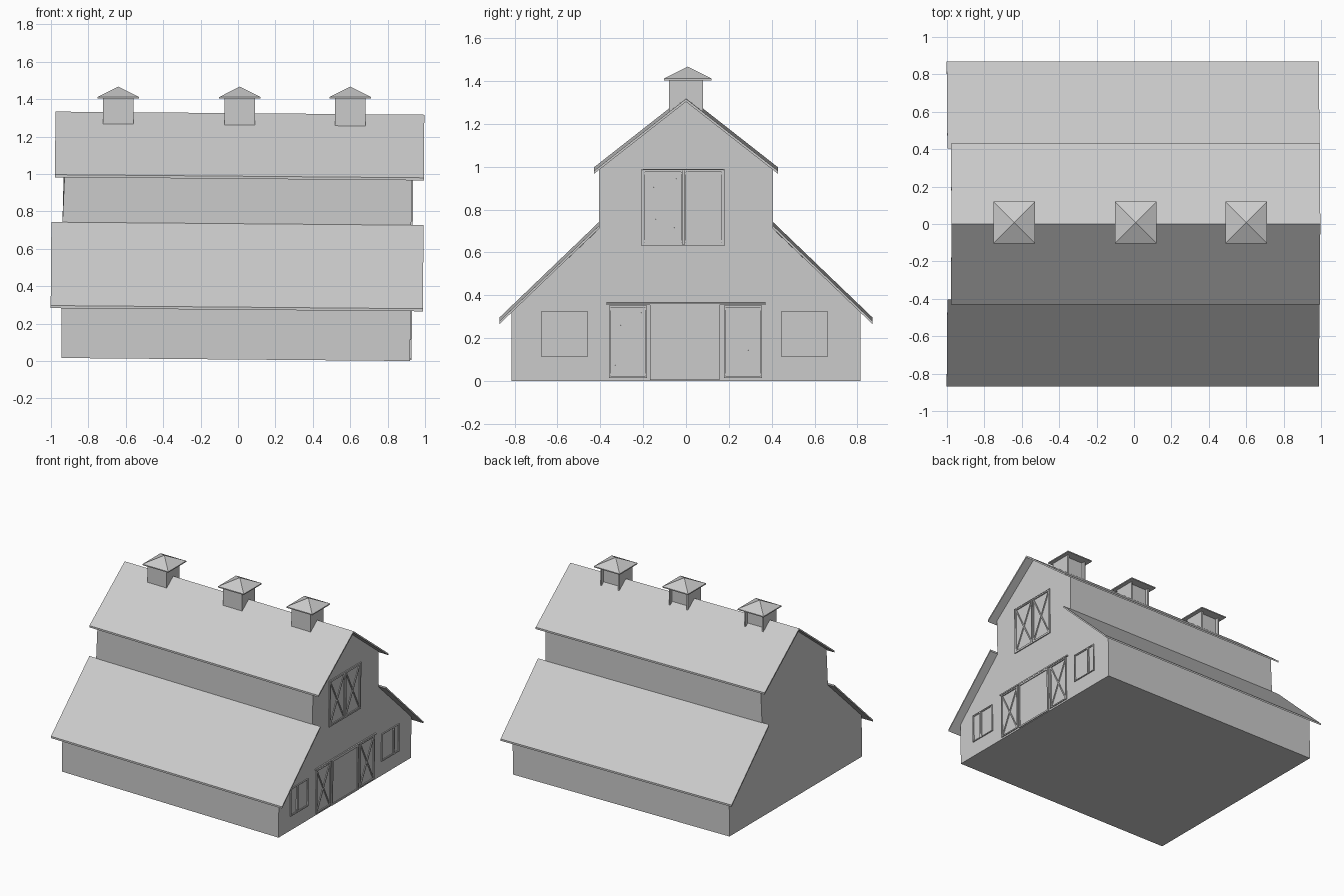
import bpy, bmesh
from mathutils import Matrix, Vector

cube = bpy.data.objects.get("Cube")
if cube:
    bpy.data.objects.remove(cube, do_unlink=True)

grey = bpy.data.materials.new("plain_grey")
grey.use_nodes = True
grey.diffuse_color = (0.6, 0.6, 0.6, 1)
grey.node_tree.nodes["Principled BSDF"].inputs["Base Color"].default_value = (0.6, 0.6, 0.6, 1)

# The barn leans very slightly along its length
LEAN = Matrix.Translation((0, 0, 0.008)) @ Matrix.Rotation(0.0085, 4, 'Y')
WALL = 0.92          # x of the door gable
TRIM = 0.008         # how far the joinery stands out


def finish(name, bm, lean=True):
    bmesh.ops.recalc_face_normals(bm, faces=bm.faces)
    if lean:
        bm.transform(LEAN)
    mesh = bpy.data.meshes.new(name)
    bm.to_mesh(mesh)
    bm.free()
    mesh.materials.append(grey)
    obj = bpy.data.objects.new(name, mesh)
    bpy.context.collection.objects.link(obj)
    return obj


def add_prism(bm, outline, x0, x1):
    """Extrude a y-z outline along x."""
    face = bm.faces.new([bm.verts.new((x0, y, z)) for y, z in outline])
    out = bmesh.ops.extrude_face_region(bm, geom=[face])
    for v in out["geom"]:
        if isinstance(v, bmesh.types.BMVert):
            v.co.x = x1


def add_plate(bm, y0, y1, z0, z1, depth=TRIM, x=WALL):
    add_prism(bm, [(y0, z0), (y1, z0), (y1, z1), (y0, z1)], x - 0.005, x + depth)


def add_frame(bm, y0, y1, z0, z1, w=0.009, depth=TRIM):
    add_plate(bm, y0, y0 + w, z0, z1, depth)
    add_plate(bm, y1 - w, y1, z0, z1, depth)
    add_plate(bm, y0 + w, y1 - w, z0, z0 + w, depth)
    add_plate(bm, y0 + w, y1 - w, z1 - w, z1, depth)


def add_cross(bm, y0, y1, z0, z1, w=0.009, depth=0.006):
    for a, b in (((y0, z0), (y1, z1)), ((y0, z1), (y1, z0))):
        a, b = Vector(a), Vector(b)
        d = (b - a).normalized()
        n = Vector((-d.y, d.x)) * w / 2
        add_prism(bm, [a - n, b - n, b + n, a + n], WALL - 0.005, WALL + depth)


# Barn body
half = [(0.815, 0), (0.815, 0.32), (0.405, 0.71), (0.405, 0.987)]
outline = half + [(0, 1.304)] + [(-y, z) for y, z in reversed(half)]
bm = bmesh.new()
add_prism(bm, outline, -0.945, WALL)
for v in bm.verts:       # plain gable leans in above the side roofs
    if v.co.x < 0 and v.co.z > 0.9:
        v.co.x += 0.01
finish("barn_body", bm)

# Upper roof, one folded sheet
T = 0.014
bm = bmesh.new()
top = [(-0.43, 0.98), (0, 1.317), (0.43, 0.98)]
add_prism(bm, top + [(y, z - T) for y, z in reversed(top)], -0.987, 0.985)
finish("upper_roof", bm)

# Side roofs
for side, name in ((-1, "front_side_roof"), (1, "back_side_roof")):
    bm = bmesh.new()
    top = [(side * 0.403, 0.728), (side * 0.87, 0.28)]
    add_prism(bm, top + [(y, z - T) for y, z in reversed(top)], -1.004, 0.986)
    finish(name, bm)

# Main door
bm = bmesh.new()
add_plate(bm, -0.16, 0.15, 0.01, 0.35, 0.002)
add_frame(bm, -0.168, 0.157, 0.004, 0.355, 0.012)
finish("main_door", bm)

# Sliding doors and their track
for y0, name in ((-0.36, "left_sliding_door"), (0.177, "right_sliding_door")):
    bm = bmesh.new()
    y1 = y0 + 0.178
    add_frame(bm, y0, y1, 0.013, 0.352)
    add_cross(bm, y0 + 0.011, y1 - 0.011, 0.025, 0.34)
    finish(name, bm)
bm = bmesh.new()
add_plate(bm, -0.37, 0.37, 0.355, 0.365, 0.01)
finish("door_track", bm)

# Loft doors
bm = bmesh.new()
add_frame(bm, -0.207, 0.18, 0.63, 0.99, 0.006)
finish("loft_frame", bm)
for y0, y1, name in ((-0.2, -0.016, "left_loft_door"), (-0.008, 0.174, "right_loft_door")):
    bm = bmesh.new()
    add_frame(bm, y0, y1, 0.637, 0.983, 0.008, 0.007)
    add_cross(bm, y0 + 0.01, y1 - 0.01, 0.648, 0.972)
    finish(name, bm)

# Windows
for y0, mid, name in ((-0.675, -0.59, "left_window"), (0.445, 0.595, "right_window")):
    bm = bmesh.new()
    y1 = y0 + 0.215
    add_frame(bm, y0, y1, 0.113, 0.327, 0.006)
    add_frame(bm, y0 + 0.006, mid - 0.006, 0.119, 0.321, 0.004, 0.005)
    add_frame(bm, mid + 0.006, y1 - 0.006, 0.119, 0.321, 0.004, 0.005)
    add_plate(bm, mid - 0.006, mid + 0.006, 0.119, 0.321)
    finish(name, bm)

# Roof vents stand level on the ridge
for x, name in ((-0.64, "left_vent"), (0.01, "middle_vent"), (0.6, "right_vent")):
    bm = bmesh.new()
    core = [(-0.08, 1.24), (0.055, 1.24), (0.055, 1.41), (-0.08, 1.41)]
    cheek = [(-0.08, 1.24), (0.08, 1.24), (0.08, 1.41), (-0.08, 1.41)]
    add_prism(bm, core, x - 0.07, x + 0.07)
    for s in (-1, 1):
        add_prism(bm, cheek, x + s * 0.07, x + s * 0.082)
    finish(name + "_base", bm, lean=False)

    bm = bmesh.new()
    r, cy = 0.111, 0.008
    low, high = ([bm.verts.new((x + a * r, cy + b * r, z)) for a, b in
                  ((-1, -1), (1, -1), (1, 1), (-1, 1))] for z in (1.403, 1.411))
    tip = bm.verts.new((x, cy, 1.467))
    bm.faces.new(low)
    for i in range(4):
        j = (i + 1) % 4
        bm.faces.new((low[i], low[j], high[j], high[i]))
        bm.faces.new((high[i], high[j], tip))
    finish(name + "_cap", bm, lean=False)
